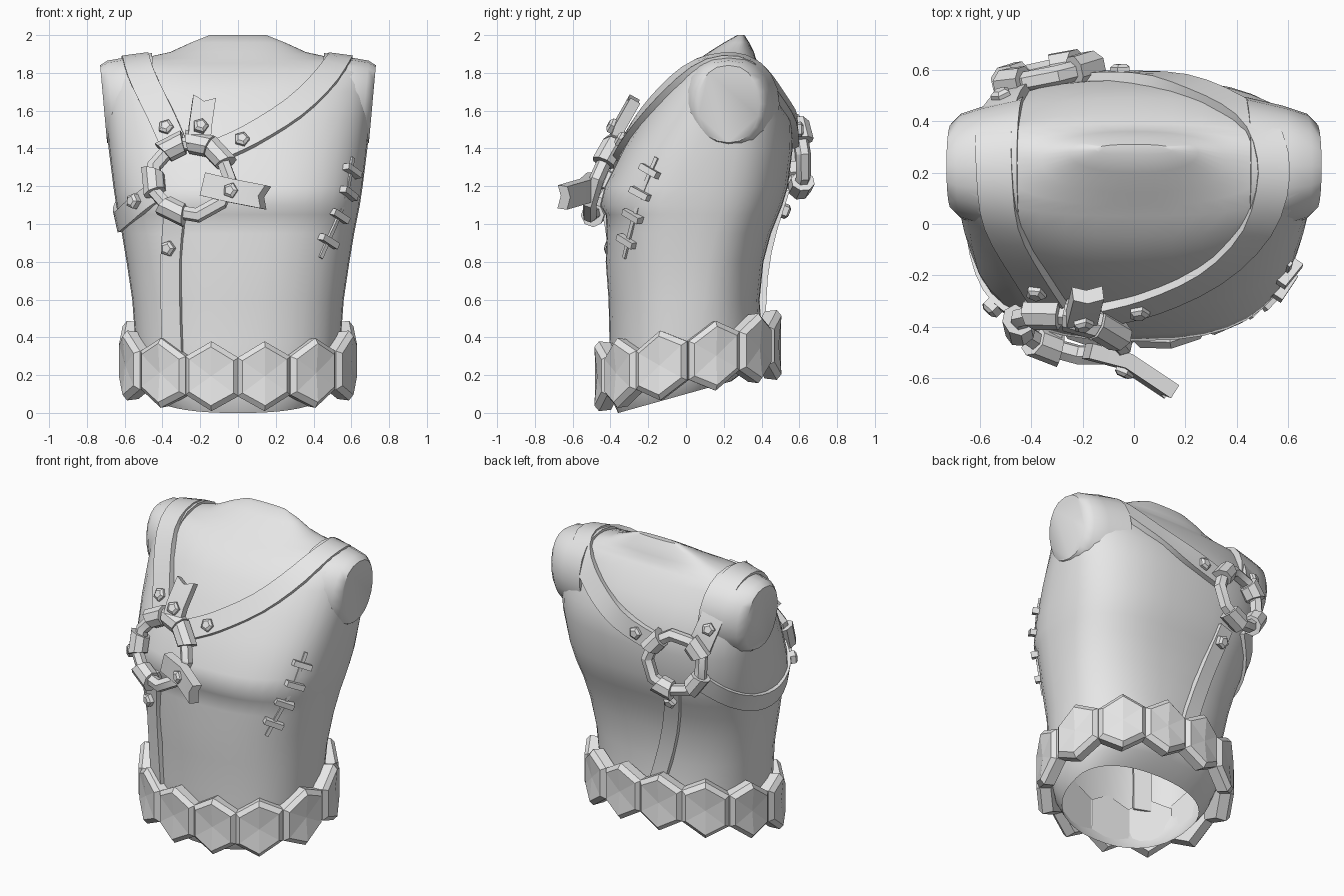
import bpy, bmesh, math
from mathutils import Vector as V
from mathutils.bvhtree import BVHTree

if "Cube" in bpy.data.objects:
    bpy.data.objects.remove(bpy.data.objects["Cube"])

grey = bpy.data.materials.new("plain grey")
grey.diffuse_color = (0.8, 0.8, 0.8, 1)
grey.use_nodes = True
grey.node_tree.nodes["Principled BSDF"].inputs["Base Color"].default_value = grey.diffuse_color


def finish(name, bm, angle=30):
    bmesh.ops.recalc_face_normals(bm, faces=bm.faces[:])
    me = bpy.data.meshes.new(name)
    bm.to_mesh(me)
    bm.free()
    ob = bpy.data.objects.new(name, me)
    bpy.context.collection.objects.link(ob)
    me.materials.append(grey)
    if angle:
        bpy.ops.object.select_all(action='DESELECT')
        ob.select_set(True)
        bpy.context.view_layer.objects.active = ob
        bpy.ops.object.shade_smooth_by_angle(angle=math.radians(angle))
    return ob


def loft(name, rings, angle=30, fan_end=False, cap_start=True):
    """Skin equal-length rings of points and cap the ends."""
    bm = bmesh.new()
    rows = [[bm.verts.new(p) for p in r] for r in rings]
    n = len(rows[0])
    for a, b in zip(rows, rows[1:]):
        for i in range(n):
            j = (i + 1) % n
            bm.faces.new((a[i], a[j], b[j], b[i]))
    if cap_start:
        bm.faces.new(rows[0][::-1])
    end = bm.faces.new(rows[-1])
    if fan_end:
        bmesh.ops.poke(bm, faces=[end])
    return finish(name, bm, angle)


def power(v, p):
    return math.copysign(abs(v) ** p, v)


# Torso: height, half width, front y, back y, y of widest point, tilt, roundness
SECTIONS = [
    (0.10, 0.45, -0.36, 0.24, 0.0, 0.28, 0.88),
    (0.16, 0.50, -0.39, 0.34, 0.0, 0.24, 0.88),
    (0.24, 0.525, -0.40, 0.41, 0.0, 0.2, 0.88),
    (0.40, 0.545, -0.405, 0.40, 0.0, 0.08, 0.86),
    (0.60, 0.56, -0.41, 0.39, 0.02, 0, 0.84),
    (0.80, 0.59, -0.425, 0.41, 0.04, 0, 0.8),
    (0.95, 0.615, -0.42, 0.45, 0.06, 0, 0.76),
    (1.05, 0.635, -0.425, 0.49, 0.08, 0, 0.74),
    (1.10, 0.645, -0.455, 0.51, 0.09, 0, 0.74),
    (1.20, 0.66, -0.43, 0.54, 0.12, 0, 0.74),
    (1.40, 0.685, -0.33, 0.565, 0.17, 0, 0.76),
    (1.55, 0.70, -0.245, 0.56, 0.2, 0, 0.8),
    (1.70, 0.715, -0.15, 0.49, 0.22, 0, 0.85),
    (1.80, 0.725, -0.05, 0.43, 0.22, 0, 0.85),
    (1.85, 0.71, 0.03, 0.39, 0.22, 0, 0.85),
    (1.875, 0.52, 0.07, 0.37, 0.23, 0, 0.88),
    (1.91, 0.36, 0.12, 0.36, 0.25, 0, 0.88),
    (1.96, 0.25, 0.20, 0.335, 0.28, 0, 0.88),
    (2.0, 0.15, 0.27, 0.31, 0.29, 0, 0.88)]


def section(z, hw, yf, yb, yc, tilt, p, n=40):
    pts = []
    for i in range(n):
        a = math.tau * i / n
        s = power(math.sin(a), p)
        y = yc + s * (yb - yc if s > 0 else yc - yf)
        pts.append(V((hw * power(math.cos(a), p), y, z + tilt * y)))
    return pts


# Hollow shell, open at the waist
torso = loft("torso", [section(*s) for s in SECTIONS], 45, cap_start=False)
bm = bmesh.new()
bm.from_mesh(torso.data)
skin = BVHTree.FromBMesh(bm)
bm.free()

# Short arm stumps, cut off in a slightly sloping plane
for side, label in ((-1, "left"), (1, "right")):
    rings = []
    for x, ry, rz in ((0.45, 0.27, 0.27), (0.6, 0.235, 0.245), (0.69, 0.205, 0.23), (0.73, 0.165, 0.205)):
        ring = []
        for i in range(20):
            a = math.tau * i / 20
            z = 1.635 + rz * math.sin(a)
            ring.append(V((side * (x - 0.09 * (1.84 - z)), 0.225 + ry * power(math.cos(a), 0.85), z)))
        rings.append(ring)
    loft(label + "_arm_stump", rings, 50)


def snap(p):
    hit, nor, _, _ = skin.find_nearest(V(p))
    return hit, nor


def strap(name, pts, w=0.125, normal=None, lift=0.035, notch=0.0):
    """Ribbon through points, laid on the torso unless a normal is given."""
    pts = [V(p) for p in pts]
    if normal is None:
        dense = [a.lerp(b, k / 3) for a, b in zip(pts, pts[1:]) for k in range(3)] + [pts[-1]]
        pairs = [snap(p) for p in dense]
        for _ in range(2):
            pairs = [pairs[0]] + [tuple((pairs[i - 1][k] + pairs[i][k] * 2 + pairs[i + 1][k]) / 4
                     for k in (0, 1)) for i in range(1, len(pairs) - 1)] + [pairs[-1]]
    else:
        pairs = [(p, V(normal).normalized()) for p in pts]
    rings = []
    last = len(pairs) - 1
    for i, (p, n) in enumerate(pairs):
        t = (pairs[min(i + 1, last)][0] - pairs[max(i - 1, 0)][0]).normalized()
        n = (n - t * n.dot(t)).normalized()
        side = t.cross(n) * w / 2
        mid = p - t * (notch if i == last else 0)
        up, dn = n * lift, n * -0.025
        rings.append([p - side + dn, mid + dn, p + side + dn,
                      p + side + up, mid + up, p - side + up])
    return loft(name, rings, 25)


def bolt(name, p, n, r=0.042):
    """Five-sided stud standing on a strap."""
    n = V(n).normalized()
    q = n.to_track_quat('Z', 'Y')
    rings = [[V(p) + q @ V((k * r * math.cos(math.tau * i / 5), k * r * math.sin(math.tau * i / 5), h))
              for i in range(5)] for k, h in ((1, 0), (1, 0.03), (0.6, 0.042))]
    return loft(name, rings, 0)


def skin_bolt(name, p):
    hit, n = snap(p)
    bolt(name, hit + n * 0.02, n)


def ring_arc(name, c, u, v, R, r, a0, a1, seg, sides=6):
    """Piece of an angular ring, angles in degrees in the u, v plane."""
    c, u, v = V(c), V(u).normalized(), V(v).normalized()
    n = u.cross(v)
    rings = []
    for i in range(seg + 1):
        a = math.radians(a0 + (a1 - a0) * i / seg)
        d = u * math.cos(a) + v * math.sin(a)
        rings.append([c + d * R + (d * math.cos(b) + n * math.sin(b)) * r
                      for b in [math.tau * (k + 0.5) / sides for k in range(sides)]])
    return loft(name, rings, 25)


# Harness rings, with strap ends wrapped round them
FRONT = ((-0.25, -0.43, 1.24), (0.97, -0.2, 0), (0, 0.35, 0.94), 0.21)
BACK = ((-0.33, 0.585, 1.37), (0.95, 0.2, 0), (0, -0.08, 1), 0.18)
for label, ring, wraps in (("front", FRONT, (118, 78, 42, 185, 243)),
                           ("back", BACK, (140, 40, 215, 290))):
    ring_arc(label + "_ring", *ring, 0.04, 0, 360, 9)
    for i, a in enumerate(wraps):
        ring_arc(f"{label}_ring_wrap_{i}", *ring, 0.064, a - 17, a + 17, 1, 8)

# Shoulder straps running from the front ring to the back ring
strap("left_shoulder_strap", [(-0.34, -0.35, 1.42), (-0.42, -0.22, 1.6), (-0.52, 0.0, 1.8),
      (-0.545, 0.2, 1.9), (-0.545, 0.4, 1.82), (-0.53, 0.5, 1.68), (-0.47, 0.55, 1.48)], 0.14)
strap("right_shoulder_strap", [(-0.1, -0.35, 1.39), (0.05, -0.33, 1.46), (0.3, -0.2, 1.6),
      (0.48, 0.0, 1.77), (0.56, 0.2, 1.9), (0.5, 0.38, 1.82), (0.32, 0.5, 1.67),
      (0.1, 0.56, 1.54), (-0.18, 0.56, 1.46)], 0.125)
# Side strap under the arm and the two hanging straps
strap("side_strap", [(-0.46, -0.4, 1.17), (-0.57, -0.28, 1.07), (-0.65, -0.05, 1.0),
      (-0.66, 0.15, 1.02), (-0.6, 0.35, 1.1), (-0.46, 0.5, 1.24)], 0.11, lift=0.025)
strap("front_hanging_strap", [(-0.34, -0.45, 1.08), (-0.37, -0.4, 0.85), (-0.38, -0.4, 0.3)], 0.11, lift=0.025)
strap("back_hanging_strap", [(-0.27, 0.5, 1.18), (-0.2, 0.45, 0.85), (-0.06, 0.4, 0.4)], 0.1, lift=0.025)
# Torn strap ends
strap("torn_strap_upper", [(-0.21, -0.385, 1.41), (-0.20, -0.345, 1.52), (-0.18, -0.265, 1.66)],
      0.12, (0.1, -0.85, 0.45), notch=0.03)
strap("torn_strap_lower", [(-0.18, -0.49, 1.21), (-0.03, -0.53, 1.175), (0.15, -0.65, 1.14)],
      0.125, (-0.4, -0.9, 0.1), notch=0.03)
bolt("torn_strap_upper_bolt", (-0.2, -0.375, 1.51), (0.1, -0.85, 0.45))
bolt("torn_strap_lower_bolt", (-0.03, -0.555, 1.175), (-0.4, -0.9, 0.1))
for i, p in enumerate([(-0.39, -0.3, 1.53), (0.02, -0.35, 1.45), (-0.38, -0.42, 0.87),
                       (-0.55, -0.32, 1.12), (-0.53, 0.53, 1.62), (-0.05, 0.56, 1.5),
                       (-0.25, 0.52, 1.07)]):
    skin_bolt(f"strap_bolt_{i}", p)

# Stitched scar on the right flank
a, b = V((0.6, -0.15, 1.35)), V((0.44, -0.33, 0.82))
strap("scar_thread", [a, a.lerp(b, 0.5), b], 0.022, lift=0.012)
for i, f in enumerate((0.14, 0.36, 0.57, 0.83)):
    p, n = snap(a.lerp(b, f))
    d = n.cross((b - a).normalized()).normalized() * 0.06
    strap(f"scar_stitch_{i}", [p - d, p, p + d], 0.035, n, lift=0.035)

# Belt of twelve six-sided plates, spaced evenly round the waist
loop = section(0, 0.575, -0.435, 0.455, 0.01, 0, 0.92, 720)
loop = loop[540:] + loop[:540]
run = [0.0]
for p, q in zip(loop, loop[1:] + loop[:1]):
    run.append(run[-1] + (q - p).length)
half = run[-1] / 24 * 1.04
HEX = [(0, 1), (1, 0.55), (1, -0.55), (0, -1), (-1, -0.55), (-1, 0.55)]
for k in range(12):
    want = run[-1] * (k + 0.5) / 12
    i = min(range(720), key=lambda m: abs(run[m] - want))
    t = (loop[(i + 12) % 720] - loop[i - 12]).normalized()
    n = V((t.y, -t.x, 0))
    c = loop[i] + V((0, 0, 0.275 + 0.19 * loop[i].y))
    shear = 0.19 * t.y
    rings = [[c + t * (x * half * s) + V((0, 0, z * 0.185 * s + shear * x * half * s))
              + n * (d - 0.025 * abs(x) * s) for x, z in HEX]
             for s, d in ((0.96, -0.03), (1, 0.035), (0.84, 0.06))]
    plate = loft(f"belt_plate_{k}", rings, 0, True)
